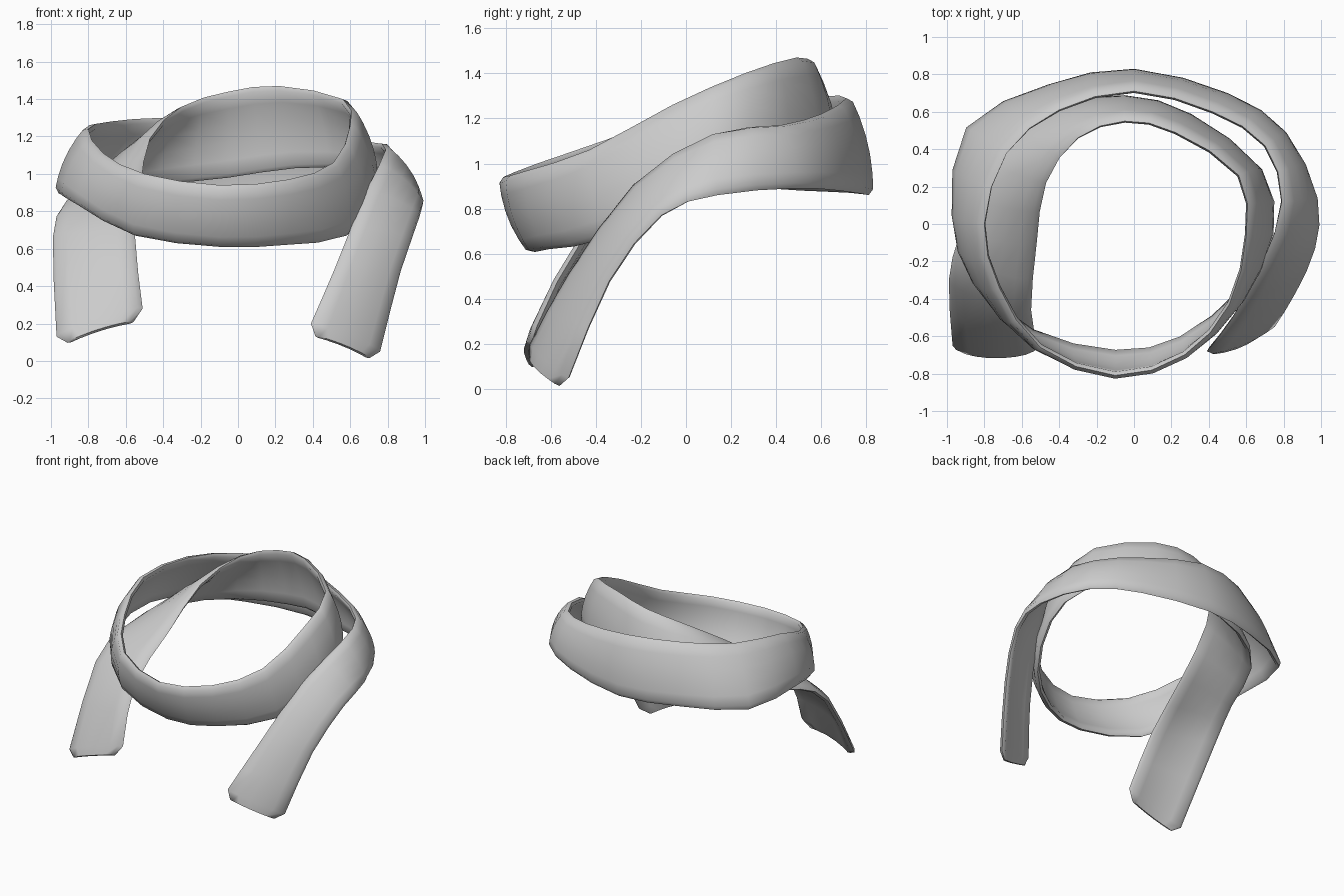
import bpy
import bmesh
from mathutils import Vector

# Remove the default cube only
default_cube = bpy.data.objects.get("Cube")
if default_cube:
    bpy.data.objects.remove(default_cube, do_unlink=True)

THICKNESS = 0.04
BULGE = 0.028

# Stations along the cloth in hundredths: upper edge x y z, lower edge x y z
STATIONS = [
    # left tail rising to the shoulder
    (39, -68, 20, 76, -52, 5), (52, -51, 50, 87, -34, 48),
    (68, -22, 90, 97, -11, 77), (79, 12, 113, 97, 14, 86),
    # outer wrap around the back
    (70, 42, 117, 80, 48, 89), (42, 60, 122, 50, 68, 88),
    (0, 71, 129, 0, 81, 86), (-40, 61, 130, -45, 73, 87),
    (-68, 38, 128, -89, 51, 88), (-80, 0, 124, -96, 5, 90),
    # front wrap
    (-72, -34, 111, -85, -30, 83), (-50, -66, 100, -55, -57, 67),
    (-10, -81, 94, -10, -68, 61), (27, -70, 97, 25, -61, 62),
    (51, -43, 106, 58, -35, 67), (60, -6, 126, 73, -4, 88),
    # inner wrap around the back
    (56, 26, 140, 67, 28, 102), (22, 49, 147, 30, 57, 103),
    (-5, 55, 144, -5, 67, 98), (-30, 46, 136, -45, 60, 94),
    # right tail
    (-47, 22, 119, -79, 33, 91), (-52, -10, 93, -93, -5, 83),
    (-55, -46, 66, -99, -30, 66), (-51, -66, 28, -97, -65, 13),
]


def catmull(p, q, r, s, t):
    """Point on a smooth curve between q and r."""
    return (q * 2 + (r - p) * t + (p * 2 - q * 5 + r * 4 - s) * t ** 2
            + (q * 3 - p - r * 3 + s) * t ** 3) / 2


def smooth_path(points, steps):
    """Subdivide a list of points without moving them."""
    padded = [points[0] * 2 - points[1]] + points + [points[-1] * 2 - points[-2]]
    path = []
    for i in range(len(points) - 1):
        path += [catmull(*padded[i:i + 4], k / steps) for k in range(steps)]
    return path + [points[-1]]


upper = smooth_path([Vector(s[:3]) / 100 for s in STATIONS], 2)
lower = smooth_path([Vector(s[3:]) / 100 for s in STATIONS], 2)


def add_tip(start, inward):
    """Add a narrower end to the cloth, giving it clipped corners."""
    push = [(e[start] - e[inward]).normalized() * 0.06 for e in (upper, lower)]
    a, b = upper[start] + push[0], lower[start] + push[1]
    tip_a, tip_b = a.lerp(b, 0.12), b.lerp(a, 0.12)
    where = 0 if start == 0 else len(upper)
    upper.insert(where, tip_a)
    lower.insert(where, tip_b)


add_tip(0, 1)
add_tip(-1, -2)

# Flattened cross-section: share of the width, side of the cloth
across = [0.05, 0.2, 0.4, 0.6, 0.8, 0.95]
section = ([(0, 0)] + [(u, 1) for u in across]
           + [(1, 0)] + [(u, -1) for u in reversed(across)])

# Sweep the section along the two edges
bm = bmesh.new()
rings = []
count = len(upper)
for i, (a, b) in enumerate(zip(upper, lower)):
    before, after = max(i - 1, 0), min(i + 1, count - 1)
    along = upper[after] + lower[after] - upper[before] - lower[before]
    outward = along.cross(a - b).normalized()
    half = THICKNESS / 2 * (0.6 if i in (0, count - 1) else 1)
    ring = []
    for u, side in section:
        lift = BULGE * 4 * u * (1 - u) + side * half
        ring.append(bm.verts.new(a.lerp(b, u) + outward * lift))
    rings.append(ring)

size = len(section)
for first, second in zip(rings, rings[1:]):
    for j in range(size):
        k = (j + 1) % size
        bm.faces.new((first[j], first[k], second[k], second[j]))
bm.faces.new(rings[0])
bm.faces.new(reversed(rings[-1]))
bmesh.ops.recalc_face_normals(bm, faces=bm.faces)

mesh = bpy.data.meshes.new("scarf")
bm.to_mesh(mesh)
bm.free()
scarf = bpy.data.objects.new("scarf", mesh)
bpy.context.collection.objects.link(scarf)

# Plain grey cloth
cloth = bpy.data.materials.new("light_grey_cloth")
cloth.use_nodes = True
grey = (0.6, 0.6, 0.6, 1)
cloth.diffuse_color = grey
shader = cloth.node_tree.nodes["Principled BSDF"]
shader.inputs["Base Color"].default_value = grey
shader.inputs["Roughness"].default_value = 0.8
mesh.materials.append(cloth)

bpy.ops.object.select_all(action="DESELECT")
scarf.select_set(True)
bpy.context.view_layer.objects.active = scarf
bpy.ops.object.shade_smooth_by_angle(angle=1.1)
